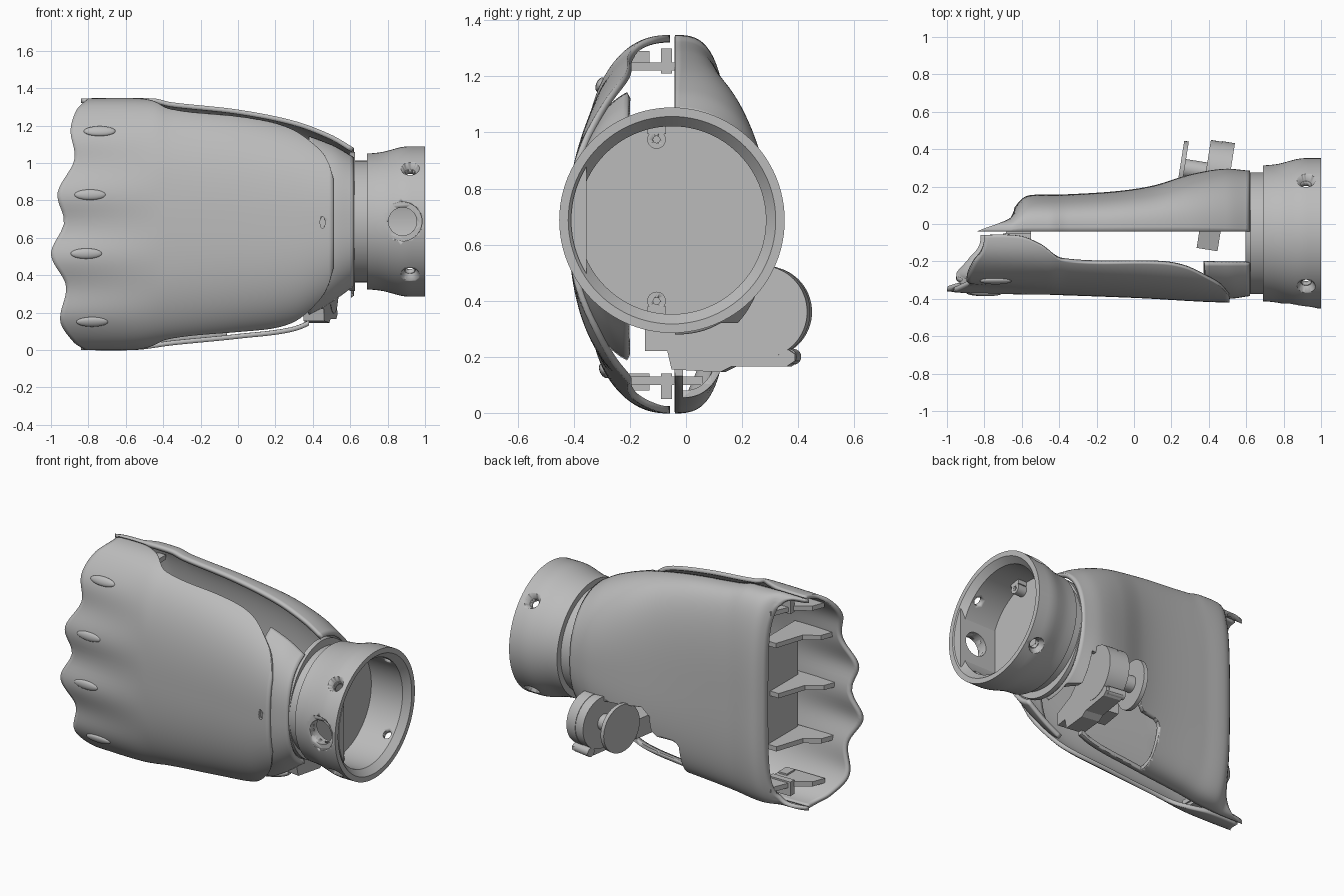
import bpy, bmesh, math
from mathutils import Matrix, Vector

if "Cube" in bpy.data.objects:
    bpy.data.objects.remove(bpy.data.objects["Cube"])

grey = bpy.data.materials.new("light grey plastic")
grey.use_nodes = True
grey.diffuse_color = (0.5, 0.5, 0.5, 1)
grey.node_tree.nodes["Principled BSDF"].inputs["Base Color"].default_value = (0.5, 0.5, 0.5, 1)

Y0, ZC = -0.05, 0.687          # wrist axis


def curve(x, pts):
    """Smooth value through (x, value) points."""
    if x <= pts[0][0]:
        return pts[0][1]
    for i in range(len(pts) - 1):
        (x0, a), (x1, b) = pts[i], pts[i + 1]
        if x <= x1:
            p, n = pts[max(i - 1, 0)], pts[min(i + 2, len(pts) - 1)]
            h = x1 - x0
            m0 = (b - p[1]) / (x1 - p[0]) * h
            m1 = (n[1] - a) / (n[0] - x0) * h
            t = (x - x0) / h
            return (a * (2*t**3 - 3*t*t + 1) + m0 * (t**3 - 2*t*t + t)
                    + b * (3*t*t - 2*t**3) + m1 * (t**3 - t*t))
    return pts[-1][1]


def finish(name, bm, smooth=True):
    me = bpy.data.meshes.new(name)
    bm.to_mesh(me)
    bm.free()
    ob = bpy.data.objects.new(name, me)
    bpy.context.collection.objects.link(ob)
    me.materials.append(grey)
    if smooth:
        bpy.ops.object.select_all(action='DESELECT')
        ob.select_set(True)
        bpy.context.view_layer.objects.active = ob
        bpy.ops.object.shade_smooth_by_angle(angle=math.radians(35))
    return ob


def shell(name, point, nu, nv, thick):
    """Loft point(u, s) into an outward facing sheet and thicken it inward."""
    bm = bmesh.new()
    g = [[bm.verts.new(point(i / nu, -1 + 2 * j / nv)) for j in range(nv + 1)] for i in range(nu + 1)]
    for i in range(nu):
        for j in range(nv):
            bm.faces.new((g[i][j], g[i+1][j], g[i+1][j+1], g[i][j+1]))
    bm.normal_update()
    if sum(f.normal.dot(f.calc_center_median() - Vector((0, Y0, ZC))) for f in bm.faces) < 0:
        bmesh.ops.reverse_faces(bm, faces=bm.faces)
    ob = finish(name, bm)
    mod = ob.modifiers.new("thickness", 'SOLIDIFY')
    mod.thickness, mod.offset = thick, -1
    return ob


def prism(name, pts, d0, d1, axis='x', smooth=True):
    """Extrude an outline: (y, z) along x, (x, z) along y or (x, y) along z."""
    put = {'x': lambda p, d: (d, *p), 'y': lambda p, d: (p[0], d, p[1]), 'z': lambda p, d: (*p, d)}[axis]
    bm = bmesh.new()
    f = bm.faces.new([bm.verts.new(put(p, d0)) for p in pts])
    r = bmesh.ops.extrude_face_region(bm, geom=[f])
    d = Vector(put((0, 0), d1 - d0))
    bmesh.ops.translate(bm, vec=d, verts=[v for v in r["geom"] if isinstance(v, bmesh.types.BMVert)])
    bmesh.ops.recalc_face_normals(bm, faces=bm.faces)
    return finish(name, bm, smooth)


def rod(name, a, b, r1, r2=None, n=40):
    a, b = Vector(a), Vector(b)
    bm = bmesh.new()
    m = Matrix.Translation((a + b) / 2) @ (b - a).to_track_quat('Z', 'Y').to_matrix().to_4x4()
    bmesh.ops.create_cone(bm, cap_ends=True, segments=n, radius1=r1, radius2=r2 or r1,
                          depth=(b - a).length, matrix=m)
    return finish(name, bm)


def box(name, lo, hi):
    return prism(name, [(lo[1], lo[2]), (hi[1], lo[2]), (hi[1], hi[2]), (lo[1], hi[2])], lo[0], hi[0], smooth=False)


def cut(ob, cutters):
    """Subtract cutters, bake the result and remove the helpers."""
    for c in cutters:
        c.hide_render = True
        m = ob.modifiers.new("cut", 'BOOLEAN')
        m.object, m.solver = c, 'EXACT'
    me = bpy.data.meshes.new_from_object(ob.evaluated_get(bpy.context.evaluated_depsgraph_get()))
    ob.modifiers.clear()
    ob.data = me
    for c in cutters:
        bpy.data.objects.remove(c)


# Shared hand outline along x
TOP = [(-.9, 1.345), (-.45, 1.345), (-.36, 1.325), (0, 1.285), (.3, 1.225), (.5, 1.15), (.62, 1.08)]
BOTTOM = [(-.9, 0), (-.55, 0), (-.35, .025), (0, .06), (.3, .1), (.45, .17), (.62, .29)]
FRONT = [(-1, .3), (-.8, .315), (0, .345), (.5, .37), (.62, .355)]
BACK = [(-.66, .11), (-.6, .185), (-.55, .205), (-.4, .207), (-.1, .225), (.1, .255), (.3, .315), (.48, .345), (.62, .335)]
FRONT_RIM = [(-.9, .012), (-.62, .012), (-.5, .06), (-.38, .145), (.15, .16), (.28, .185), (.4, .245), (.47, .29), (.51, .34)]
SCALLOP = [(0, -.82), (.04, -.88), (.15, -.95), (.34, -.92), (.51, -1), (.68, -.93), (.84, -.965),
           (1.02, -.875), (1.18, -.895), (1.29, -.86), (1.345, -.8)]


def span(x):
    t, b = curve(x, TOP), curve(x, BOTTOM)
    return (t + b) / 2, (t - b) / 2


def squarish(a, p=.8):
    """Point on a slightly squared unit circle."""
    return abs(math.cos(a)) ** p, math.copysign(abs(math.sin(a)) ** p, a)


def front_y(x, z):
    c, h = span(x)
    return Y0 - curve(x, FRONT) * max(0, 1 - abs((z - c) / h) ** 2.5) ** .4


def front_point(u, s):
    x = curve(.672 + .672 * squarish(s * math.pi / 2)[1], SCALLOP) * (1 - u) + .51 * u
    d = curve(x, FRONT)
    e, f = squarish(s * math.acos((curve(x, FRONT_RIM) / d) ** 1.25))
    c, h = span(x)
    fade = max(0, min(1, (-.4 - x) / .5)) * e * e
    return x, Y0 - d * e - .015 * fade * math.cos((c + h * f - .15) * math.tau / .34), c + h * f


def back_point(u, s):
    a = s * math.pi / 2
    x = (-.64 - .2 * (1 - abs(math.cos(a)) ** .8) ** 2) * (1 - u) + .62 * u
    e, f = squarish(a, curve(x, [(-.3, .64), (.1, .68), (.62, .9)]))
    c, h = span(x)
    return x, Y0 + .01 + (curve(x, BACK) - .01) * e, c + h * f


def base_point(u, s):
    x = .38 + .24 * u
    d = curve(x, FRONT) - .02
    e, f = squarish(s * math.acos((.16 / d) ** 1.25))
    c, h = span(x)
    return x, Y0 - d * e, c + (h - .025) * f


# Hand shells
front = shell("front_shell", front_point, 60, 100, .025)
cut(front, [prism("slot_cutter", [(.452 + .013 * math.cos(k * math.tau / 16),
                                   .682 + .032 * math.sin(k * math.tau / 16)) for k in range(16)], -.5, -.37, 'y')])
shell("wrist_base", base_point, 12, 48, .025)
back = shell("back_shell", back_point, 64, 90, .025)
notch = [(-.06, -.2), (-.06, .27), (-.045, .295), (-.02, .305), (.08, .31), (.11, .34), (.12, .44), (.16, .49),
         (.54, .49), (.54, -.2)]
cut(back, [prism("thumb_notch", notch, -.01, .7, 'y'),
           box("rim_notch", (.38, -.2, -.2), (.605, .3, .32))])

# Knuckle pads lying on the front surface
for x, z in ((-.78, .15), (-.81, .515), (-.79, .83), (-.74, 1.17)):
    slope = math.atan((front_y(x, z + .02) - front_y(x, z - .02)) / .04)
    bm = bmesh.new()
    bmesh.ops.create_uvsphere(bm, u_segments=24, v_segments=12, radius=1,
                              matrix=Matrix.Translation((x, front_y(x, z) - .008, z))
                              @ Matrix.Rotation(-slope, 4, 'X') @ Matrix.Diagonal((.085, .016, .028, 1)))
    finish("knuckle_pad", bm)

# Finger sockets and joining clips inside the open end
box("socket_wall", (-.58, -.3, .36), (-.55, .06, 1.0))
for z in (.1, .34, .67, 1.0, 1.22):
    y = max(front_y(-.7, z), front_y(-.7, z + .03)) + .03
    tip = min(.06, y + .32)
    prism("socket_rib", [(-.82, y), (-.55, y), (-.55, tip), (-.64, tip), (-.7, y + .14), (-.79, y + .08)],
          z, z + .03, 'z', smooth=False)
for z, pin in ((.05, .08), (1.21, 1.23)):
    box("joining_clip", (-.7, -.09, z), (-.55, -.05, z + .09))
    box("joining_pin", (-.62, -.21, pin), (-.56, -.13, pin + .06))

# Wrist: one turned profile with cavity, then drilled
profile = [(.6, 0), (.6, .325), (.69, .325), (.69, .363), (.72, .365), (.75, .368), (.775, .372), (.8, .378),
           (.825, .385), (.85, .392), (.87, .397), (.89, .4), (.91, .402), (.93, .402), (.95, .402), (.97, .402),
           (1, .402), (1, .37), (.96, .335), (.92, .335), (.88, .335), (.84, .335), (.79, .335), (.74, .335), (.74, 0)]
bm = bmesh.new()
vs = [bm.verts.new((x, Y0, ZC + r)) for x, r in profile]
es = [bm.edges.new(p) for p in zip(vs, vs[1:])]
bmesh.ops.spin(bm, geom=vs + es, cent=(0, Y0, ZC), axis=(1, 0, 0), angle=math.tau, steps=96, use_merge=True)
bmesh.ops.remove_doubles(bm, verts=bm.verts, dist=1e-4)
bmesh.ops.recalc_face_normals(bm, faces=bm.faces)
wrist = finish("wrist_ring", bm)


def radial(r, ang):
    return Y0 + r * math.cos(ang), ZC + r * math.sin(ang)


holes = []
for k in range(4):
    ang = math.pi / 4 + k * math.pi / 2
    holes += [rod("drill", (.92, *radial(.25, ang)), (.92, *radial(.5, ang)), .026),
              rod("sink", (.92, *radial(.365, ang)), (.92, *radial(.42, ang)), .03, .06)]
cut(wrist, holes + [rod("button_well", (.88, -.5, ZC), (.88, -.425, ZC), .104),
                    rod("button_bore", (.88, -.45, ZC), (.88, -.3, ZC), .075)])
half = math.acos(.305 / .36)
flat = prism("inner_flat", [radial(.36, math.pi - half + 2 * half * k / 24) for k in range(25)], .735, .997, smooth=False)
cut(flat, [rod("button_bore", (.88, -.5, ZC), (.88, -.3, ZC), .075)])
for sgn in (-1, 1):
    z = ZC + sgn * .288
    boss = rod("screw_boss", (.73, -.105, z), (.8, -.105, z), .033)
    cut(boss, [rod("screw_bore", (.76, -.105, z), (.9, -.105, z), .012)])
    box("boss_web", (.73, -.138, min(z + sgn * .02, z + sgn * .05)), (.8, -.072, max(z + sgn * .02, z + sgn * .05)))
prism("wrist_wall", [(Y0 + .325 * math.cos(k * math.tau / 64), ZC + .372 * math.sin(k * math.tau / 64))
                     for k in range(64)], .595, .625)

# Thumb drive, built square then turned as a group
outline = [(-.14, .3), (-.14, .22), (-.06, .22), (-.045, .155), (.13, .145), (.17, .165), (.37, .165), (.4, .185),
           (.4, .21), (.37, .23), (.3, .4), (.1, .42), (.0, .34)]
thumb = [prism("thumb_housing", outline, -.045, .068, smooth=False)]
for name, x0, x1, r, y in (("drive_cover", .0, .07, .165, .28), ("drive_gear", -.06, .0, .162, .28),
                           ("drive_axle", -.2, .02, .05, .27), ("drive_horn", -.2, -.175, .15, .265)):
    thumb.append(rod(name, (x0, y, .36), (x1, y, .36), r, n=64))
thumb.append(rod("housing_screw", (-.06, .375, .2), (.05, .375, .2), .028))
thumb.append(box("thumb_bracket", (-.18, -.03, .24), (-.04, .12, .36)))
turn = Matrix.Translation((.445, .28, 0)) @ Matrix.Rotation(math.radians(-9), 4, 'Z') @ Matrix.Translation((0, -.28, 0))
for ob in thumb:
    ob.matrix_world = turn
